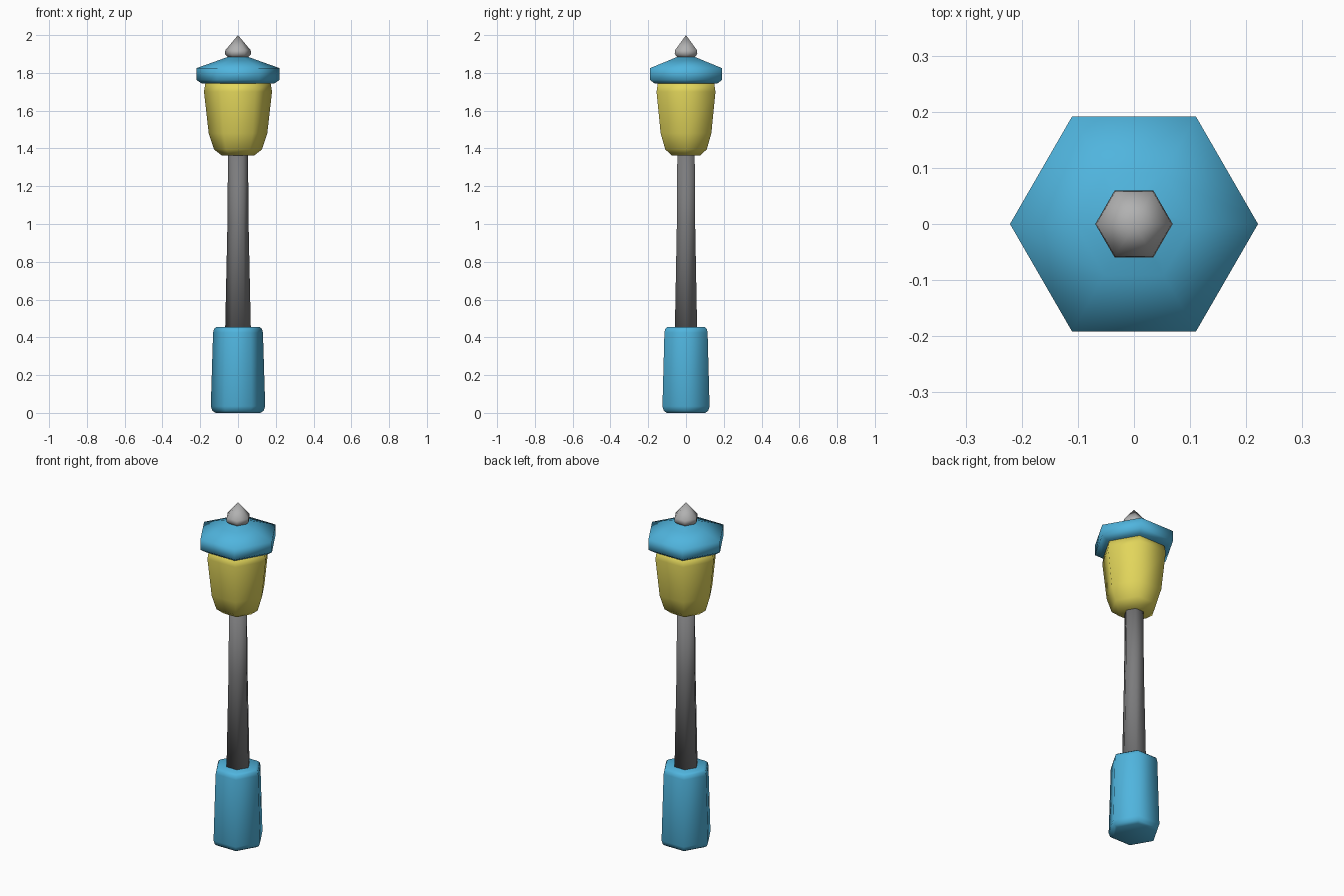
import bpy, bmesh, math

if "Cube" in bpy.data.objects:
    bpy.data.objects.remove(bpy.data.objects["Cube"])


def material(name, rgb):
    m = bpy.data.materials.new(name)
    m.diffuse_color = (*rgb, 1)
    m.use_nodes = True
    m.node_tree.nodes["Principled BSDF"].inputs["Base Color"].default_value = m.diffuse_color
    return m


blue = material("sky blue", (0.08, 0.46, 0.73))
yellow = material("lamp yellow", (0.76, 0.67, 0.105))
grey = material("dark grey", (0.20, 0.20, 0.205))
silver = material("light grey", (0.44, 0.44, 0.44))


def hex_lathe(name, profile, mat):
    """Stack six-sided rings of (radius, height), capped at both ends."""
    bm = bmesh.new()
    rings = []
    for r, z in profile:
        if r == 0:
            rings.append([bm.verts.new((0, 0, z))] * 6)
        else:
            rings.append([bm.verts.new((r * math.cos(i * math.pi / 3),
                                        r * math.sin(i * math.pi / 3), z)) for i in range(6)])
    for lo, hi in zip(rings, rings[1:]):
        for i in range(6):
            j = (i + 1) % 6
            quad = [lo[i], lo[j], hi[j], hi[i]]
            bm.faces.new(list(dict.fromkeys(quad)))
    bm.faces.new(rings[0][::-1])
    if profile[-1][0] > 0:
        bm.faces.new(rings[-1])
    bmesh.ops.recalc_face_normals(bm, faces=bm.faces)
    for f in bm.faces:
        f.smooth = True
    me = bpy.data.meshes.new(name)
    bm.to_mesh(me)
    bm.free()
    me.materials.append(mat)
    ob = bpy.data.objects.new(name, me)
    bpy.context.collection.objects.link(ob)


# Footing with rounded-off rims
hex_lathe("base", [(0.118, 0), (0.135, 0.01), (0.144, 0.035),
                   (0.132, 0.425), (0.127, 0.445), (0.113, 0.455)], blue)
# Tapering post
hex_lathe("post", [(0.068, 0.44), (0.056, 1.0), (0.053, 1.38)], grey)
# Glowing glass
hex_lathe("lantern", [(0.085, 1.362), (0.127, 1.395), (0.155, 1.48),
                      (0.18, 1.70), (0.172, 1.75)], yellow)
# Roof with a short vertical rim
hex_lathe("roof", [(0.19, 1.743), (0.221, 1.763), (0.221, 1.825),
                   (0.105, 1.866), (0.04, 1.89)], blue)
# Pointed finial
hex_lathe("finial", [(0.05, 1.88), (0.069, 1.90), (0.067, 1.92), (0, 2.0)], silver)
